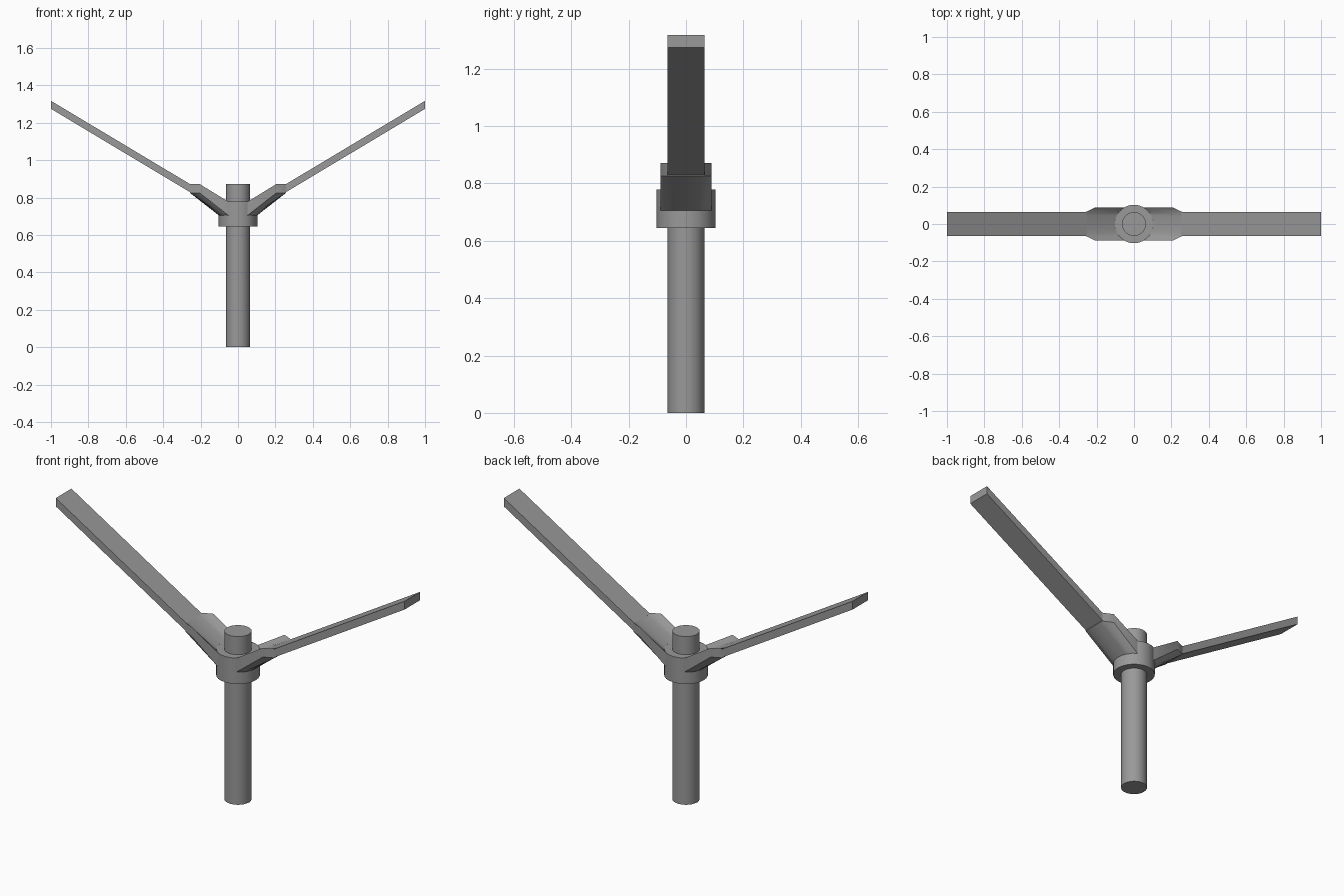
import bpy
import bmesh
from math import sin, cos, radians

if "Cube" in bpy.data.objects:
    bpy.data.objects.remove(bpy.data.objects["Cube"])

HUB_R = 0.103

# Dark grey shared by every part
grey = bpy.data.materials.new("dark_grey")
grey.diffuse_color = (0.32, 0.32, 0.32, 1)
grey.use_nodes = True
grey.node_tree.nodes["Principled BSDF"].inputs["Base Color"].default_value = grey.diffuse_color


def finish(bm, name, mirror=False):
    bmesh.ops.recalc_face_normals(bm, faces=bm.faces)
    mesh = bpy.data.meshes.new(name)
    bm.to_mesh(mesh)
    bm.free()
    mesh.materials.append(grey)
    obj = bpy.data.objects.new(name, mesh)
    bpy.context.collection.objects.link(obj)
    if mirror:
        obj.modifiers.new("Mirror", "MIRROR").use_axis[0] = True
    bpy.ops.object.select_all(action='DESELECT')
    obj.select_set(True)
    bpy.context.view_layer.objects.active = obj
    bpy.ops.object.shade_smooth_by_angle(angle=radians(35))
    return obj


def lathe(name, profile, segments=24):
    """Revolve an (r, z) outline around z; both ends are capped."""
    bm = bmesh.new()
    rings = [[bm.verts.new((r * cos(radians(360 * i / segments)),
                            r * sin(radians(360 * i / segments)), z))
              for i in range(segments)] for r, z in profile]
    for a, b in zip(rings, rings[1:]):
        for i in range(segments):
            j = (i + 1) % segments
            bm.faces.new((a[i], a[j], b[j], b[i]))
    bm.faces.new(rings[0])
    bm.faces.new(rings[-1])
    return finish(bm, name)


def loft(name, sections):
    """Join matching closed sections from first to last, mirrored in x."""
    bm = bmesh.new()
    loops = [[bm.verts.new(p) for p in s] for s in sections]
    n = len(loops[0])
    for a, b in zip(loops, loops[1:]):
        for i in range(n):
            j = (i + 1) % n
            bm.faces.new((a[i], a[j], b[j], b[i]))
    bm.faces.new(loops[0])
    bm.faces.new(loops[-1])
    return finish(bm, name, mirror=True)


# Central shaft and the collar around it
lathe("shaft", [(0.064, 0.0), (0.064, 0.872)])
lathe("hub", [(HUB_R, 0.644), (HUB_R, 0.778)])


# Sockets: hub wall segments swept outward and up to a chamfered end
def socket_slice(angle):
    x, y = HUB_R * cos(radians(angle)), HUB_R * sin(radians(angle))
    end = 0.205 if abs(angle) == 60 else 0.257
    return [(x, y, 0.705), (end, y, 0.825), (end, y, 0.872), (x, y, 0.778)]


loft("blade_sockets", [socket_slice(a)
                       for a in (-60, -39, -26, -13, 0, 13, 26, 39, 60)])


# Blades: flat slanted bars with upright ends
def blade_slice(x, top):
    w, t = 0.064, 0.043
    return [(x, -w, top - t), (x, w, top - t), (x, w, top), (x, -w, top)]


loft("blades", [blade_slice(0.25, 0.868), blade_slice(1.0, 1.317)])
